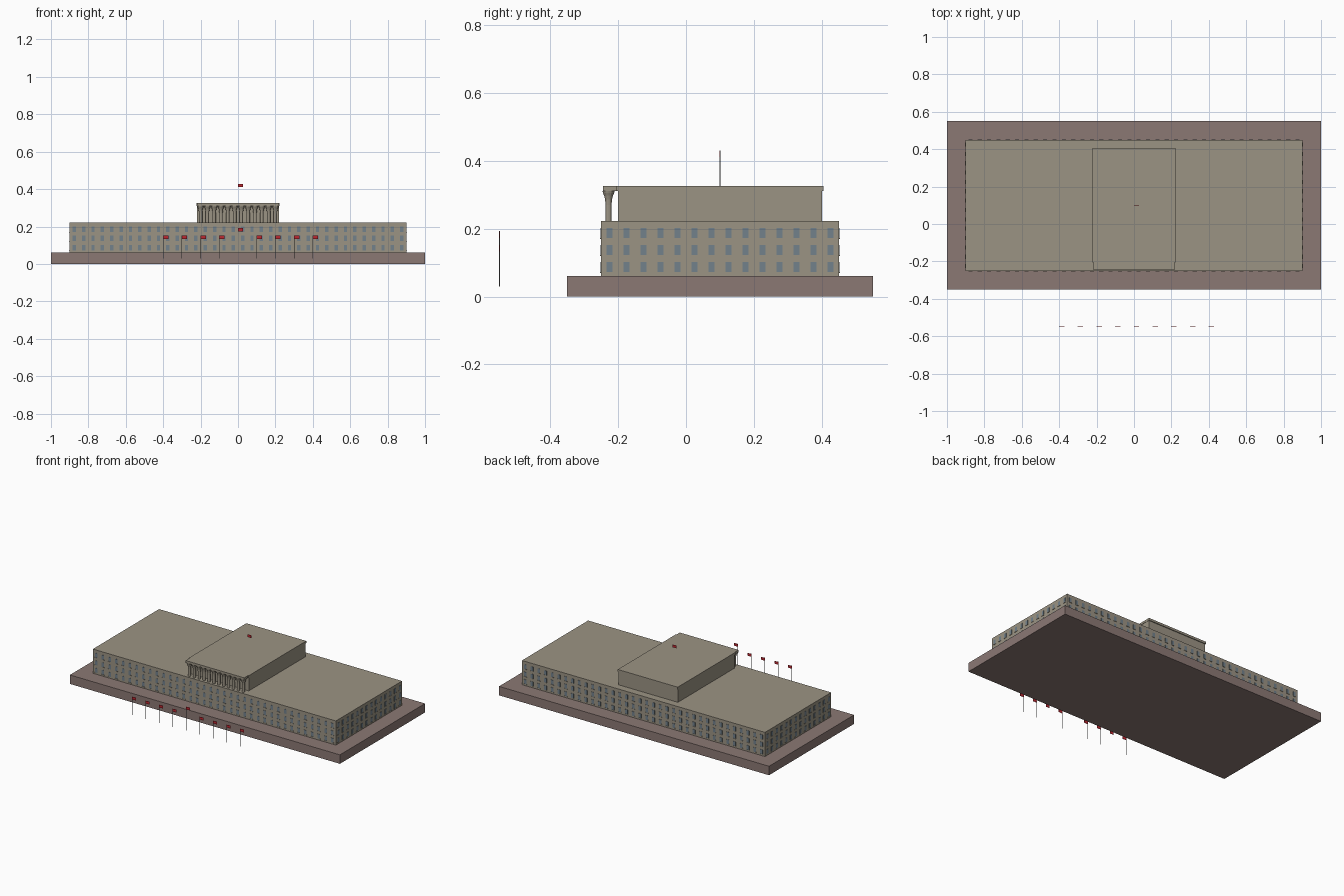
import bpy, bmesh, math
from mathutils import Matrix

if "Cube" in bpy.data.objects:
    bpy.data.objects.remove(bpy.data.objects["Cube"])


def mat(name, rgb):
    m = bpy.data.materials.new(name)
    m.diffuse_color = (*rgb, 1)
    m.use_nodes = True
    m.node_tree.nodes["Principled BSDF"].inputs["Base Color"].default_value = m.diffuse_color
    return m


STONE = mat("stone", (0.33, 0.295, 0.23))
GRANITE = mat("granite", (0.26, 0.19, 0.175))
GLASS = mat("glass", (0.17, 0.22, 0.26))
RED = mat("red", (0.5, 0.02, 0.03))
METAL = mat("metal", (0.3, 0.3, 0.3))


def finish(name, bm, material):
    bmesh.ops.recalc_face_normals(bm, faces=bm.faces)
    me = bpy.data.meshes.new(name)
    bm.to_mesh(me)
    bm.free()
    me.materials.append(material)
    ob = bpy.data.objects.new(name, me)
    bpy.context.collection.objects.link(ob)
    return ob


def add_box(bm, x0, x1, y0, y1, z0, z1):
    m = Matrix.Translation(((x0 + x1) / 2, (y0 + y1) / 2, (z0 + z1) / 2))
    bmesh.ops.create_cube(bm, size=1, matrix=m @ Matrix.Diagonal((x1 - x0, y1 - y0, z1 - z0, 1)))


def box(name, material, *b):
    bm = bmesh.new()
    add_box(bm, *b)
    return finish(name, bm, material)


# Terrace and main block
box("terrace", GRANITE, -1, 1, -0.35, 0.55, 0, 0.06)
box("main_block", STONE, -0.9, 0.9, -0.25, 0.45, 0.06, 0.222)

# Upper hall and roof slab
box("upper_hall", STONE, -0.22, 0.22, -0.2, 0.4, 0.222, 0.311)
box("roof_slab", STONE, -0.222, 0.222, -0.205, 0.405, 0.311, 0.326)
box("portico_roof", STONE, -0.217, 0.217, -0.245, -0.205, 0.311, 0.326)

# Colonnade: slim columns that flare into the roof
bm = bmesh.new()
profile = [(0.222, 0.009), (0.27, 0.009), (0.285, 0.010), (0.297, 0.013), (0.305, 0.0165), (0.311, 0.018)]
SIDES = 12
for i in range(12):
    cx, cy = -0.2 + i * 0.4 / 11, -0.228
    rings = [[bm.verts.new((cx + r * math.cos(2 * math.pi * k / SIDES),
                            cy + r * math.sin(2 * math.pi * k / SIDES), z))
              for k in range(SIDES)] for z, r in profile]
    for a, b in zip(rings, rings[1:]):
        for k in range(SIDES):
            n = (k + 1) % SIDES
            bm.faces.new((a[k], a[n], b[n], b[k]))
    bm.faces.new(rings[0])
    bm.faces.new(rings[-1])
finish("portico_columns", bm, STONE)

# Three rows of windows with sills on all four walls
panes, sills = bmesh.new(), bmesh.new()
HALF, OUT = 0.009, 0.002
for z in (0.069, 0.119, 0.169):
    for i in range(36):
        x = -0.875 + 0.05 * i
        for y in (-0.25, 0.45):
            add_box(panes, x - HALF, x + HALF, y - OUT, y + OUT, z + 0.003, z + 0.032)
            add_box(sills, x - 0.011, x + 0.011, y - 0.003, y + 0.003, z, z + 0.003)
    for i in range(14):
        y = -0.225 + 0.05 * i
        for x in (-0.9, 0.9):
            add_box(panes, x - OUT, x + OUT, y - HALF, y + HALF, z + 0.003, z + 0.032)
            add_box(sills, x - 0.003, x + 0.003, y - 0.011, y + 0.011, z, z + 0.003)
finish("window_panes", panes, GLASS)
finish("window_sills", sills, STONE)


# Flagpoles: a row of nine in front, one on the roof
def flag(name, x, y, z0, z1):
    bm = bmesh.new()
    bmesh.ops.create_cone(bm, cap_ends=True, segments=8, radius1=0.001, radius2=0.001, depth=z1 - z0,
                          matrix=Matrix.Translation((x, y, (z0 + z1) / 2)))
    finish(name + "_pole", bm, METAL)
    box(name + "_cloth", RED, x, x + 0.028, y - 0.0008, y + 0.0008, z1 - 0.02, z1 - 0.002)


for i in range(9):
    flag("plaza_flag", -0.4 + 0.1 * i, -0.549, 0.03, 0.193 if i == 4 else 0.153)
flag("roof_flag", 0, 0.1, 0.326, 0.43)
